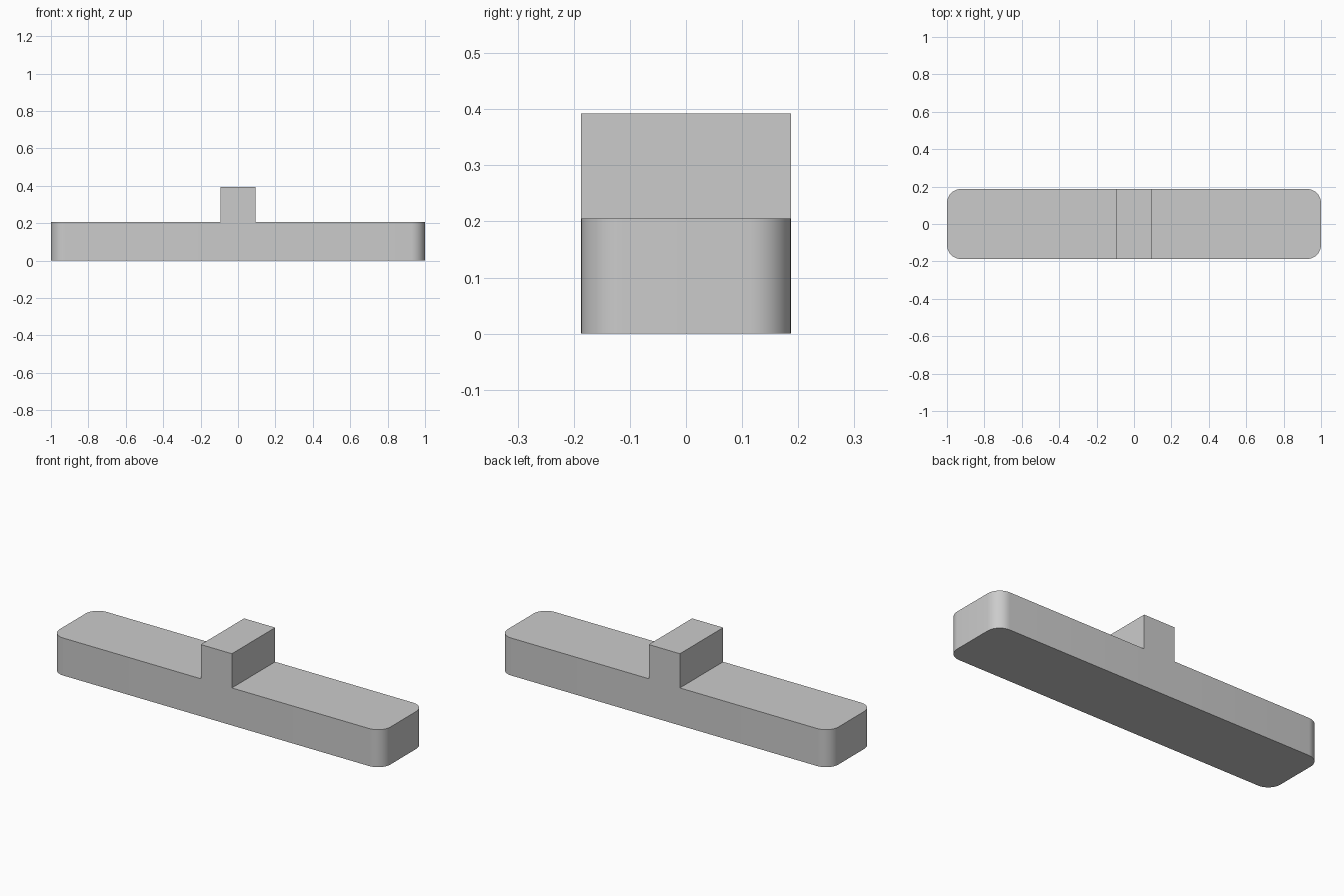
import bpy, bmesh
from mathutils import Vector, Matrix

if "Cube" in bpy.data.objects:
    bpy.data.objects.remove(bpy.data.objects["Cube"], do_unlink=True)

LENGTH, DEPTH = 2.0, 0.374
BAR_TOP, BLOCK_TOP = 0.205, 0.392
BLOCK_HALF, CORNER = 0.094, 0.075

grey = bpy.data.materials.new("plain_grey")
grey.use_nodes = True
colour = (0.6, 0.6, 0.6, 1)
grey.diffuse_color = colour
grey.node_tree.nodes["Principled BSDF"].inputs["Base Color"].default_value = colour

# Long bar with rounded vertical corners
bm = bmesh.new()
bmesh.ops.create_cube(bm, size=1, matrix=Matrix.Translation((0, 0, BAR_TOP / 2))
                      @ Matrix.Diagonal((LENGTH, DEPTH, BAR_TOP, 1)))
uprights = [e for e in bm.edges
            if abs(e.verts[0].co.z - e.verts[1].co.z) > BAR_TOP / 2]
bmesh.ops.bevel(bm, geom=uprights, offset=CORNER, segments=10, profile=0.5,
                affect='EDGES')

# Cut the bar either side of the block
for x in (-BLOCK_HALF, BLOCK_HALF):
    bmesh.ops.bisect_plane(bm, geom=bm.verts[:] + bm.edges[:] + bm.faces[:],
                           plane_co=(x, 0, 0), plane_no=(1, 0, 0))

# Raise the full-depth block from the middle of the top
bm.normal_update()
middle = [f for f in bm.faces
          if f.normal.z > 0.9 and abs(f.calc_center_median().x) < BLOCK_HALF / 2]
raised = bmesh.ops.extrude_discrete_faces(bm, faces=middle)["faces"]
bmesh.ops.translate(bm, verts=raised[0].verts[:],
                    vec=Vector((0, 0, BLOCK_TOP - BAR_TOP)))
bmesh.ops.recalc_face_normals(bm, faces=bm.faces[:])

mesh = bpy.data.meshes.new("bar_with_block")
bm.to_mesh(mesh)
bm.free()
mesh.materials.append(grey)
bar = bpy.data.objects.new("bar_with_block", mesh)
bpy.context.collection.objects.link(bar)

# Smooth corners, sharp edges
bpy.ops.object.select_all(action='DESELECT')
bar.select_set(True)
bpy.context.view_layer.objects.active = bar
bpy.ops.object.shade_smooth_by_angle(angle=0.52)
